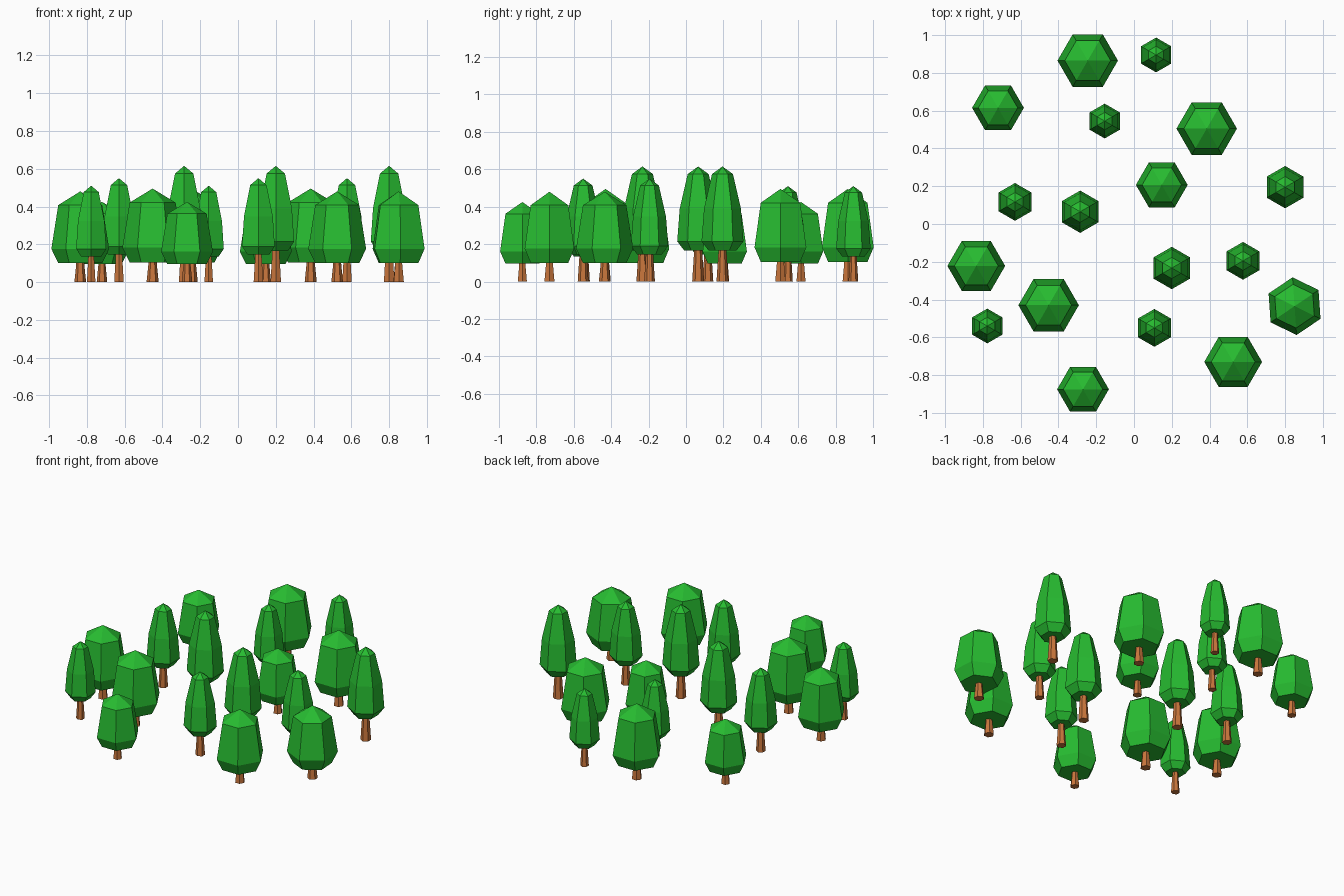
import bpy, bmesh
from math import cos, sin, pi, radians

cube = bpy.data.objects.get("Cube")
if cube:
    bpy.data.objects.remove(cube, do_unlink=True)


def make_material(name, colour):
    mat = bpy.data.materials.new(name)
    mat.use_nodes = True
    mat.diffuse_color = colour
    mat.node_tree.nodes["Principled BSDF"].inputs["Base Color"].default_value = colour
    return mat


LEAF = make_material("leaf green", (0.02, 0.50, 0.03, 1))
BARK = make_material("bark brown", (0.58, 0.18, 0.045, 1))


def lathe(name, profile, centre, turn, mat):
    """Six-sided solid from (radius, height) rings; radius 0 closes to a point."""
    bm = bmesh.new()
    rings = []
    for r, z in profile:
        angles = [turn + k * pi / 3 for k in range(6)] if r else [0]
        rings.append([bm.verts.new((r * cos(a), r * sin(a), z)) for a in angles])
    for low, high in zip(rings, rings[1:]):
        for k in range(6):
            n = (k + 1) % 6
            if len(high) == 1:
                bm.faces.new((low[k], low[n], high[0]))
            else:
                bm.faces.new((low[k], low[n], high[n], high[k]))
    bm.faces.new(rings[0][::-1])
    if len(rings[-1]) > 1:
        bm.faces.new(rings[-1])
    mesh = bpy.data.meshes.new(name)
    bm.to_mesh(mesh)
    bm.free()
    mesh.materials.append(mat)
    obj = bpy.data.objects.new(name, mesh)
    obj.location = (*centre, 0)
    bpy.context.collection.objects.link(obj)


def tree(kind, centre, radius, height, base, trunk, turn):
    """Faceted crown on a tapered trunk."""
    span = height - base
    if kind == "broad":
        rings = [(0.76, 0), (1, 0.2), (0.76, 0.81), (0, 1)]
    else:
        rings = [(0.66, 0), (1, 0.11), (0.88, 0.5), (0.5, 0.91), (0, 1)]
    crown = [(radius * r, base + span * t) for r, t in rings]
    lathe(kind + "_crown", crown, centre, turn, LEAF)
    stem = [(trunk, 0), (trunk * 0.7, base * 0.9), (trunk * 0.65, base + 0.03)]
    lathe(kind + "_trunk", stem, centre, turn, BARK)


# Broad trees: three sizes of (radius, height, crown base, trunk radius)
broad = {
    (0.16, 0.495, 0.105, 0.032): [(-0.245, 0.865), (0.385, 0.505), (-0.452, -0.43)],
    (0.153, 0.48, 0.10, 0.031): [(-0.835, -0.222), (0.525, -0.73), (0.85, -0.435)],
    (0.137, 0.425, 0.095, 0.028): [(-0.72, 0.615), (0.147, 0.207), (-0.27, -0.875)],
}
# Slender trees, likewise
slender = {
    (0.112, 0.615, 0.165, 0.032): [(-0.285, 0.065), (0.80, 0.195), (0.20, -0.233)],
    (0.10, 0.55, 0.145, 0.029): [(-0.63, 0.117), (0.577, -0.195), (0.108, -0.55)],
    (0.092, 0.51, 0.135, 0.026): [(0.117, 0.895), (-0.155, 0.545), (-0.777, -0.54)],
}
for kind, groups, turn in (("broad", broad, 0), ("slender", slender, pi / 6)):
    for (radius, height, base, trunk), places in groups.items():
        for place in places:
            # The broad tree at the far right stands turned
            extra = radians(34) if place == (0.85, -0.435) else 0
            tree(kind, place, radius, height, base, trunk, turn + extra)
